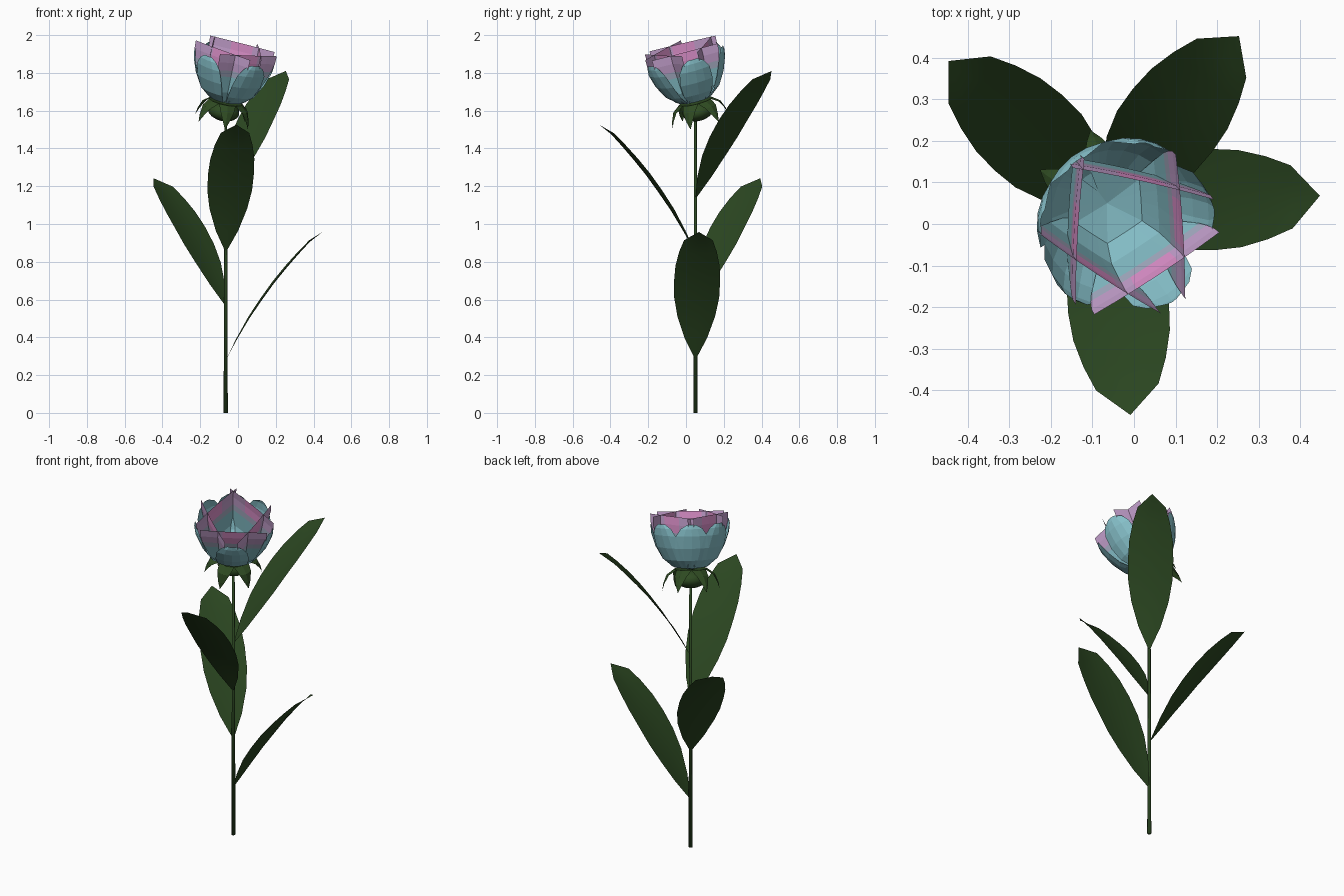
import bpy, bmesh, math
from mathutils import Vector, Matrix

if "Cube" in bpy.data.objects:
    bpy.data.objects.remove(bpy.data.objects["Cube"])

STEM = Vector((-0.065, 0.05, 0))
HEAD = Vector((-0.065, 0.05, 1.65))
AXIS = Vector((0.2, -0.25, 1)).normalized()   # the flower nods to the front right
TILT = Matrix.Translation(HEAD) @ Vector((0, 0, 1)).rotation_difference(AXIS).to_matrix().to_4x4()


def material(name, rgb):
    m = bpy.data.materials.new(name)
    m.diffuse_color = (*rgb, 1)
    m.use_nodes = True
    m.node_tree.nodes["Principled BSDF"].inputs["Base Color"].default_value = m.diffuse_color
    return m


GREEN = material("leaf green", (0.024, 0.062, 0.015))
SEPAL = material("sepal green", (0.028, 0.07, 0.016))
TEAL = material("petal teal", (0.24, 0.53, 0.59))
BLEND = material("petal grey lilac", (0.38, 0.42, 0.55))
PINK = material("petal pink", (0.74, 0.29, 0.61))
MAUVE = material("petal mauve", (0.55, 0.35, 0.61))


def finish(name, bm, mats, matrix, smooth):
    me = bpy.data.meshes.new(name)
    bm.to_mesh(me)
    bm.free()
    for m in mats:
        me.materials.append(m)
    for p in me.polygons:
        p.use_smooth = smooth
    ob = bpy.data.objects.new(name, me)
    ob.matrix_world = matrix
    bpy.context.collection.objects.link(ob)
    return ob


def blade(name, rows, angle, base, mats, cols=4, cup=0.0, lift=0.0, rule=None, smooth=False):
    """Strip along rows of (reach, height, half width), turned to an angle."""
    bm = bmesh.new()
    grid = []
    for r, h, w in rows:
        us = [2 * j / cols - 1 for j in range(cols + 1)]
        grid.append([bm.verts.new((r - cup * u * u * w, u * w, h + lift * u * u * w)) for u in us])
    for a, b in zip(grid, grid[1:]):
        for j in range(cols):
            f = bm.faces.new((a[j], b[j], b[j + 1], a[j + 1]))
            if rule:
                c = f.calc_center_median()
                f.material_index = rule(c.z, abs(c.y))
    bmesh.ops.remove_doubles(bm, verts=bm.verts, dist=0.0005)
    bmesh.ops.reverse_faces(bm, faces=[f for f in bm.faces if f.normal.z < 0])
    return finish(name, bm, mats, base @ Matrix.Rotation(math.radians(angle), 4, 'Z'), smooth)


# Stem: slim taper
bm = bmesh.new()
bmesh.ops.create_cone(bm, cap_ends=True, segments=8, radius1=0.011, radius2=0.007, depth=1.58)
finish("stem", bm, [GREEN], Matrix.Translation(STEM + Vector((0, 0, 0.79))), True)

# Leaves: four copies climbing the stem in a spiral
leaf = [(0, 0, 0), (0.06, 0.11, 0.06), (0.125, 0.22, 0.1), (0.19, 0.315, 0.119),
        (0.255, 0.405, 0.122), (0.32, 0.485, 0.117), (0.385, 0.56, 0.1),
        (0.445, 0.625, 0.076), (0.513, 0.678, 0)]
for i, ang in enumerate((2, 138.1, 276.3, 51.7)):
    base = Matrix.Translation(STEM + Vector((0, 0, 0.28 + 0.284 * i)))
    blade(f"leaf_{i + 1}", leaf, ang, base, [GREEN], lift=0.12, smooth=True)

# Calyx: rounded bulb under the flower
bm = bmesh.new()
bmesh.ops.create_uvsphere(bm, u_segments=14, v_segments=8, radius=0.085)
bmesh.ops.scale(bm, vec=(1, 1, 0.6), verts=bm.verts)
finish("calyx", bm, [SEPAL], TILT @ Matrix.Translation((0, 0, -0.055)), True)

# Sepals: pointed, drooping outwards
sepal = [(0.03, -0.008, 0.035), (0.09, 0.0, 0.045), (0.13, -0.03, 0.036),
         (0.148, -0.075, 0.018), (0.155, -0.115, 0)]
for i in range(6):
    blade(f"sepal_{i + 1}", sepal, 38 + 60 * i, TILT, [SEPAL], cols=2, cup=0.3)

# Outer petals: round teal spoons
outer = [(0.02, 0.0, 0.015), (0.09, 0.012, 0.05), (0.147, 0.06, 0.078),
         (0.187, 0.13, 0.09), (0.212, 0.2, 0.084), (0.218, 0.24, 0.06), (0.216, 0.262, 0.025)]
for i, ang in enumerate((80, 12, 302, 228, 172, 128)):
    blade(f"outer_petal_{i + 1}", outer, ang, TILT, [TEAL], cup=0.25)


# Inner petals: wide crossing blades, teal below, pink in the middle of the rim
def petal_colour(h, side):
    if h < 0.175:
        return 0
    if h < 0.205:
        return 1
    return 2 if side < 0.085 else 3


inner = [(0.0, 0.0, 0.012), (0.08, 0.02, 0.07), (0.11, 0.08, 0.115), (0.12, 0.17, 0.155),
         (0.124, 0.205, 0.167), (0.129, 0.25, 0.178), (0.129, 0.295, 0.18)]
for i, ang in enumerate((178, 236, 303, 5, 76)):
    blade(f"inner_petal_{i + 1}", inner, ang, TILT, [TEAL, BLEND, PINK, MAUVE],
          cols=6, cup=0.03, rule=petal_colour)
